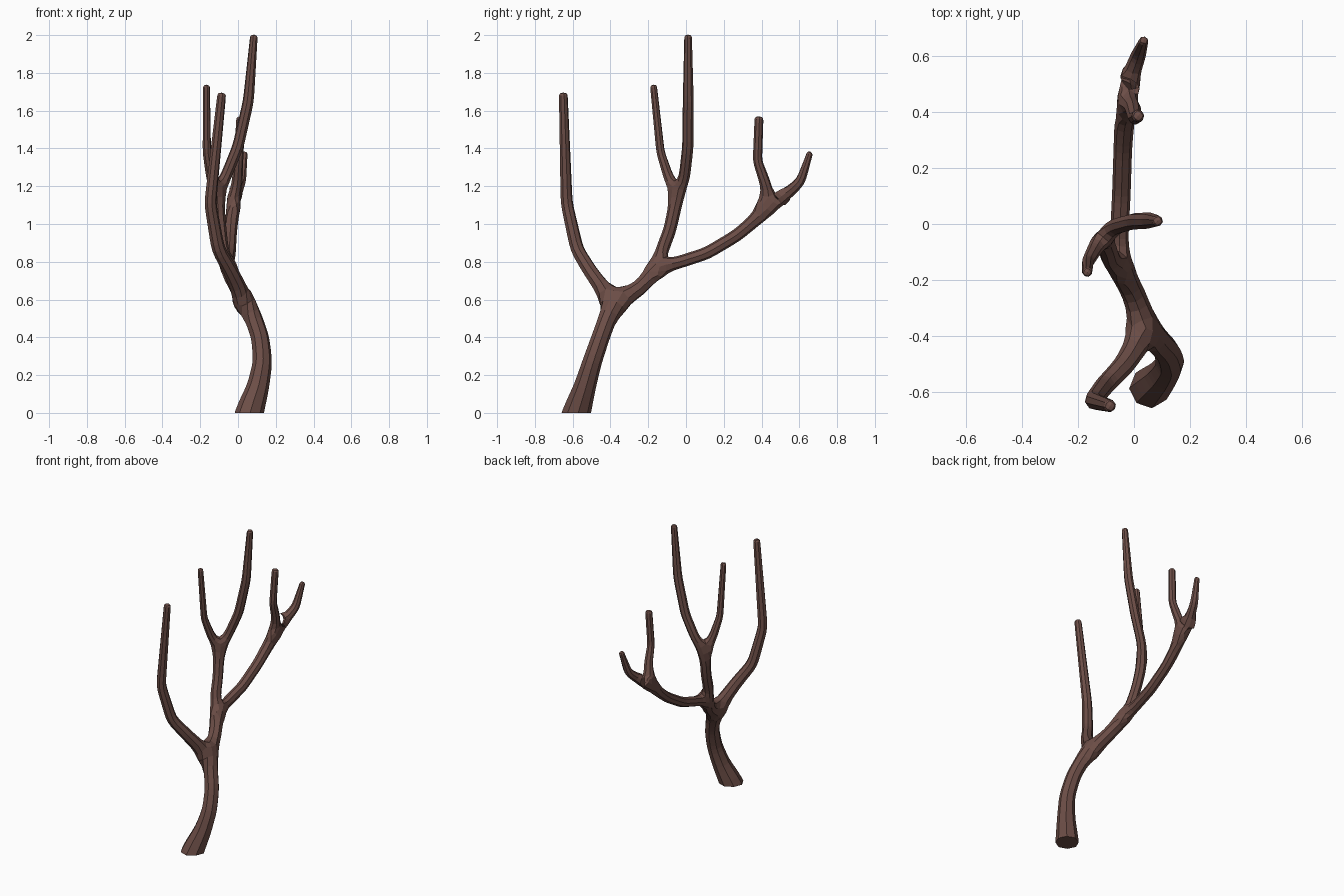
import bpy, bmesh
from mathutils import Vector

if "Cube" in bpy.data.objects:
    bpy.data.objects.remove(bpy.data.objects["Cube"])

# Each path: (start joint name, points (x, y, z, radius), end joint name)
PATHS = [
    # trunk, starting below the ground so it can be cut flat
    (None, [(.03, -.615, -.12, .088), (.06, -.58, 0, .081), (.107, -.535, .14, .062),
            (.131, -.497, .27, .054), (.118, -.452, .40, .051), (.079, -.412, .51, .051),
            (.042, -.385, .58, .05)], "low_fork"),
    ("low_fork", [(0, -.25, .655, .046), (-.055, -.152, .77, .043)], "mid_fork"),
    ("mid_fork", [(-.085, -.123, .87, .037), (-.095, -.085, .97, .036),
                  (-.112, -.045, 1.155, .038)], "high_fork"),
    # front limb
    ("low_fork", [(-.04, -.51, .755, .041), (-.105, -.577, .865, .038),
                  (-.147, -.632, 1.11, .034), (-.085, -.650, 1.698, .025)], None),
    # two crown limbs
    ("high_fork", [(-.142, -.093, 1.25, .029), (-.165, -.135, 1.38, .024),
                   (-.167, -.173, 1.74, .02)], None),
    ("high_fork", [(-.065, -.008, 1.25, .032), (.0, .01, 1.41, .032),
                   (.055, .012, 1.65, .031), (.085, .011, 2.005, .022)], None),
    # back limb with its two twigs
    ("mid_fork", [(-.053, -.045, .795, .036), (-.045, .11, .845, .036),
                  (-.04, .27, .94, .036), (-.03, .44, 1.085, .041)], "back_fork"),
    ("back_fork", [(-.008, .54, 1.165, .034), (.017, .607, 1.225, .029),
                   (.036, .659, 1.385, .019)], None),
    ("back_fork", [(-.005, .42, 1.215, .031), (.003, .378, 1.335, .026),
                   (.015, .387, 1.573, .025)], None),
]

verts, radii, edges, joints = [], [], [], {}


def add(co, r, prev):
    verts.append(Vector(co))
    radii.append(r)
    if prev is not None:
        edges.append((prev, len(verts) - 1))
    return len(verts) - 1


for start, pts, end in PATHS:
    last = joints.get(start)
    for i, (x, y, z, r) in enumerate(pts):
        co = Vector((x, y, z))
        if end is None and i == len(pts) - 1:
            # extra ring just under the tip keeps it blunt
            d = (co - verts[last]).normalized()
            last = add(co - d * .03, r, last)
        last = add(co, r, last)
    if end:
        joints[end] = last

# skeleton skinned into a branching tube
me = bpy.data.meshes.new("skeleton")
me.from_pydata([v[:] for v in verts], edges, [])
skel = bpy.data.objects.new("skeleton", me)
bpy.context.collection.objects.link(skel)
skin = skel.modifiers.new("Skin", 'SKIN')
skin.use_smooth_shade = False
for v, r in zip(me.skin_vertices[0].data, radii):
    v.radius = (r, r)
me.skin_vertices[0].data[0].use_root = True
sub = skel.modifiers.new("Rounding", 'SUBSURF')
sub.levels = sub.render_levels = 1

bpy.context.view_layer.update()
dg = bpy.context.evaluated_depsgraph_get()
mesh = bpy.data.meshes.new_from_object(skel.evaluated_get(dg))
bpy.data.objects.remove(skel)

# flat cut at the ground
bm = bmesh.new()
bm.from_mesh(mesh)
cut = bmesh.ops.bisect_plane(bm, geom=bm.verts[:] + bm.edges[:] + bm.faces[:],
                             plane_co=(0, 0, 0), plane_no=(0, 0, 1), clear_inner=True)
rim = [e for e in cut["geom_cut"] if isinstance(e, bmesh.types.BMEdge)]
bmesh.ops.holes_fill(bm, edges=rim, sides=0)
bmesh.ops.recalc_face_normals(bm, faces=bm.faces[:])
for f in bm.faces:
    f.smooth = False
    f.material_index = 0
bm.to_mesh(mesh)
bm.free()

bark = bpy.data.materials.new("dark_brown_bark")
bark.diffuse_color = (.15, .075, .062, 1)
bark.use_nodes = True
bark.node_tree.nodes["Principled BSDF"].inputs["Base Color"].default_value = bark.diffuse_color
mesh.materials.clear()
mesh.materials.append(bark)
mesh.name = "bare_tree"
tree = bpy.data.objects.new("bare_tree", mesh)
bpy.context.collection.objects.link(tree)
